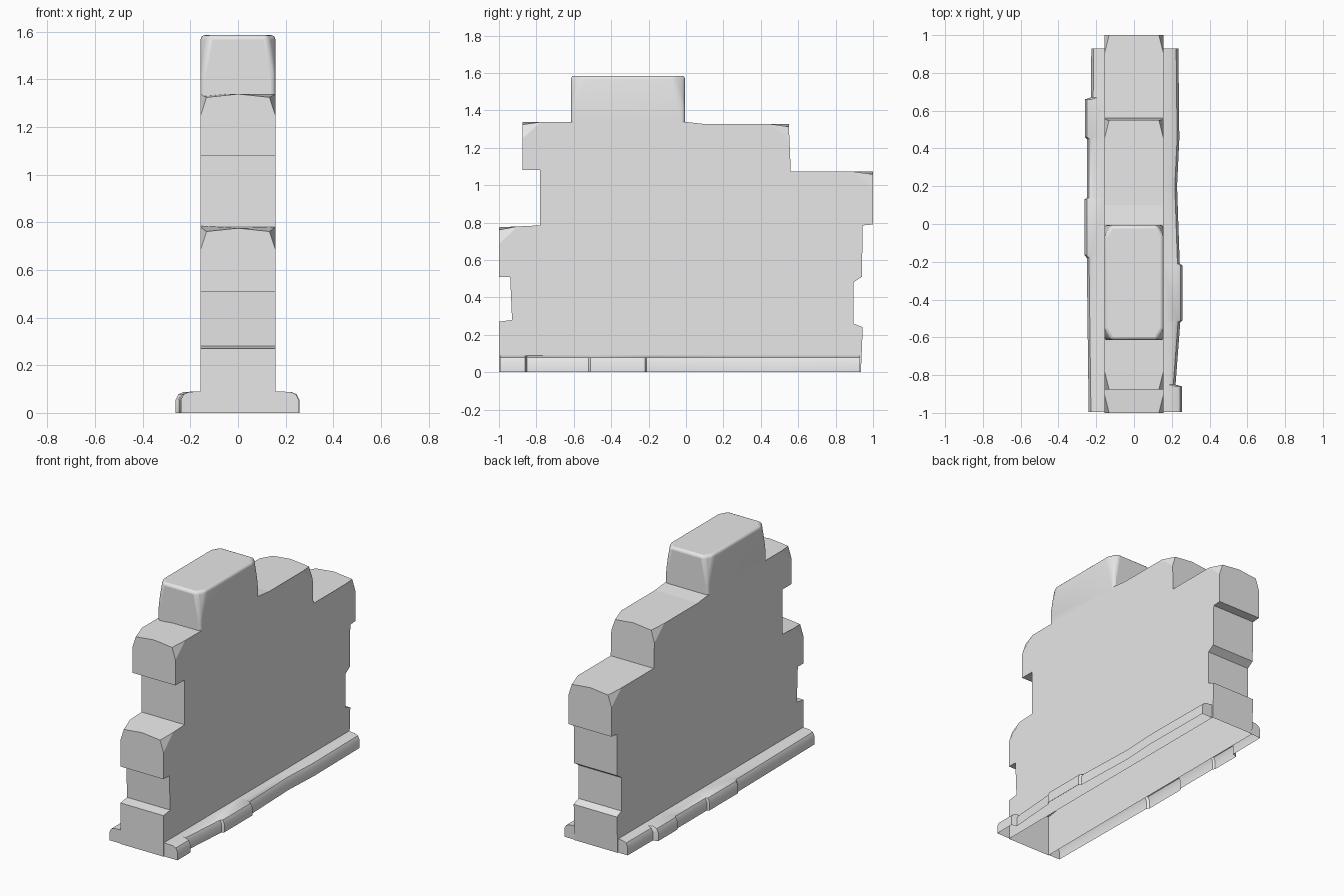
import bpy, bmesh

cube = bpy.data.objects.get("Cube")
if cube:
    bpy.data.objects.remove(cube, do_unlink=True)

# One stone colour
GREY = (0.8, 0.8, 0.8, 1.0)
stone = bpy.data.materials.new("grey_stone")
stone.use_nodes = True
stone.diffuse_color = GREY
stone.node_tree.nodes["Principled BSDF"].inputs["Base Color"].default_value = GREY

HALF = 0.157


def finish(bm, name, smooth_angle=None):
    bmesh.ops.recalc_face_normals(bm, faces=bm.faces)
    mesh = bpy.data.meshes.new(name)
    bm.to_mesh(mesh)
    bm.free()
    mesh.materials.append(stone)
    obj = bpy.data.objects.new(name, mesh)
    bpy.context.collection.objects.link(obj)
    if smooth_angle:
        bpy.ops.object.select_all(action='DESELECT')
        obj.select_set(True)
        bpy.context.view_layer.objects.active = obj
        bpy.ops.object.shade_smooth_by_angle(angle=smooth_angle)
    return obj


def extrude_profile(profile):
    """Shell across x from a (y, z) outline; the closing bottom side stays open."""
    bm = bmesh.new()
    rows = [[bm.verts.new((x, y, z)) for y, z in profile] for x in (-HALF, HALF)]
    for row in rows:
        bm.faces.new(row)
    for i in range(len(profile) - 1):
        bm.faces.new((rows[0][i], rows[0][i + 1], rows[1][i + 1], rows[1][i]))
    return bm, rows


def chip_corner(bm, v, dx, dy, dz, sag):
    """Replace a three-sided corner by a slanted facet."""
    cuts = []
    for e in list(v.link_edges):
        d = e.other_vert(v).co - v.co
        axis = max(range(3), key=lambda k: abs(d[k]))
        fac = (dx, dy, dz)[axis] / d.length
        new = bmesh.utils.edge_split(e, v, min(fac, 0.9))[1]
        if axis == 0:
            new.co.z -= sag
        cuts.append(new)
    for i in range(3):
        a, b = cuts[i], cuts[i - 1]
        face = next(f for f in v.link_faces if a in f.verts and b in f.verts)
        bmesh.utils.face_split(face, a, b)
    bmesh.ops.delete(bm, geom=[v], context='VERTS')
    bm.faces.new(cuts)


# Stepped wall, hollow from below
profile = [(-1, 0), (-1, .27), (-.93, .28), (-.94, .51), (-1, .51), (-1, .775),
           (-.78, .785), (-.78, 1.08), (-.875, 1.08), (-.875, 1.338), (0, 1.338),
           (.1, 1.327), (.55, 1.327), (.56, 1.072), (1, 1.072), (1, .79),
           (.945, .785), (.94, .51), (.895, .48), (.895, .26), (.945, .24), (.935, 0)]
bm, rows = extrude_profile(profile)
for index in (5, 9, 12, 14):
    left, right = rows[0][index], rows[1][index]
    edge = bm.edges.get((left, right))
    bmesh.utils.edge_split(edge, left, 0.5)
    for corner in (left, right):
        chip_corner(bm, corner, .025, .1, .09, .014)
finish(bm, "stepped_wall")

# Rounded top block
bm, rows = extrude_profile([(-.615, 1.33), (-.615, 1.585), (-.005, 1.585), (-.005, 1.33)])
for row in rows:
    for corner in row[1:3]:
        chip_corner(bm, corner, .035, .06, .19, 0)
tower = finish(bm, "top_block", 0.9)
bevel = tower.modifiers.new("soft_edges", 'BEVEL')
bevel.width = 0.018
bevel.segments = 3
bevel.limit_method = 'ANGLE'
bevel.angle_limit = 0.3


# Uneven footing ledges, open underneath
def footing(name, side, stations):
    bm = bmesh.new()
    rings = []
    for y, x in stations:
        section = [(x, 0), (x, .055), (x - .012, .078), (x - .035, .088), (HALF, .09)]
        rings.append([bm.verts.new((side * px, y, z)) for px, z in section])
    for a, b in zip(rings, rings[1:]):
        for i in range(len(a) - 1):
            bm.faces.new((a[i], a[i + 1], b[i + 1], b[i]))
    for ring in (rings[0], rings[-1]):
        y = ring[0].co.y
        bm.faces.new(ring + [bm.verts.new((side * HALF, y, 0))])
    finish(bm, name, 0.6)


footing("left_footing", 1, [(-.995, .255), (-.86, .255), (-.85, .22), (-.52, .245),
                            (-.51, .258), (-.22, .258), (-.21, .242), (.2, .228),
                            (.45, .24), (.93, .235)])
footing("right_footing", -1, [(-.995, .24), (-.6, .245), (-.18, .25), (-.165, .262),
                              (.13, .262), (.14, .25), (.45, .25), (.46, .26),
                              (.66, .26), (.67, .228), (.93, .226)])
